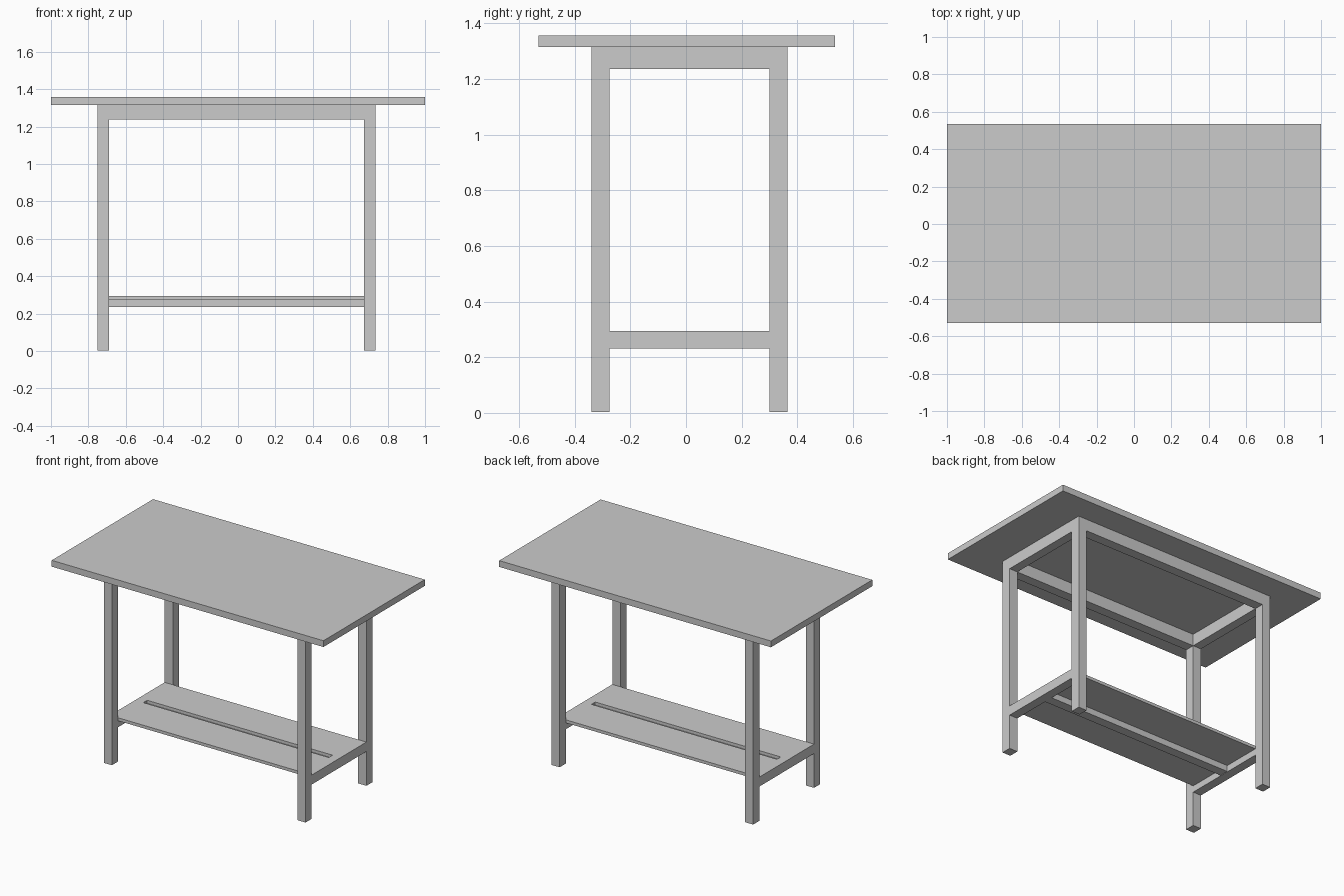
import bpy

if "Cube" in bpy.data.objects:
    bpy.data.objects.remove(bpy.data.objects["Cube"])

# Shared frame lines: outer/inner faces of the legs
XL0, XL1, XR0, XR1 = -0.75, -0.69, 0.675, 0.735
YF0, YF1, YB0, YB1 = -0.34, -0.275, 0.30, 0.365
TOP_Z0, TOP_Z1 = 1.315, 1.357


def box(name, x, y, z):
    """Axis-aligned box from (min, max) ranges."""
    bpy.ops.mesh.primitive_cube_add(size=1)
    ob = bpy.context.object
    ob.name = name
    ob.location = [(a + b) / 2 for a, b in (x, y, z)]
    ob.scale = [b - a for a, b in (x, y, z)]
    bpy.ops.object.transform_apply(location=False, rotation=False, scale=True)
    return ob


sides = {"left": (XL0, XL1), "right": (XR0, XR1)}
ends = {"front": (YF0, YF1), "back": (YB0, YB1)}

# Table top
box("table_top", (-1, 1), (-0.53, 0.535), (TOP_Z0, TOP_Z1))

# Four legs
for s, x in sides.items():
    for e, y in ends.items():
        box(f"{e}_{s}_leg", x, y, (0.004, TOP_Z0))

# Aprons under the top
for s, x in sides.items():
    box(f"{s}_apron", x, (YF1, YB0), (1.237, TOP_Z0))
for e, y in ends.items():
    box(f"{e}_apron", (XL1, XR0), y, (1.237, TOP_Z0))

# Low side rails joined by a centre stretcher
for s, x in sides.items():
    box(f"{s}_shelf_rail", x, (YF1, YB0), (0.232, 0.295))
box("shelf_stretcher", (XL1, XR0), (-0.022, 0.04), (0.235, 0.275))

# Two shelf boards with a gap over the stretcher
box("front_shelf_board", (XL1, XR0), (YF1, -0.01), (0.275, 0.295))
box("back_shelf_board", (XL1, XR0), (0.03, YB0), (0.275, 0.295))
